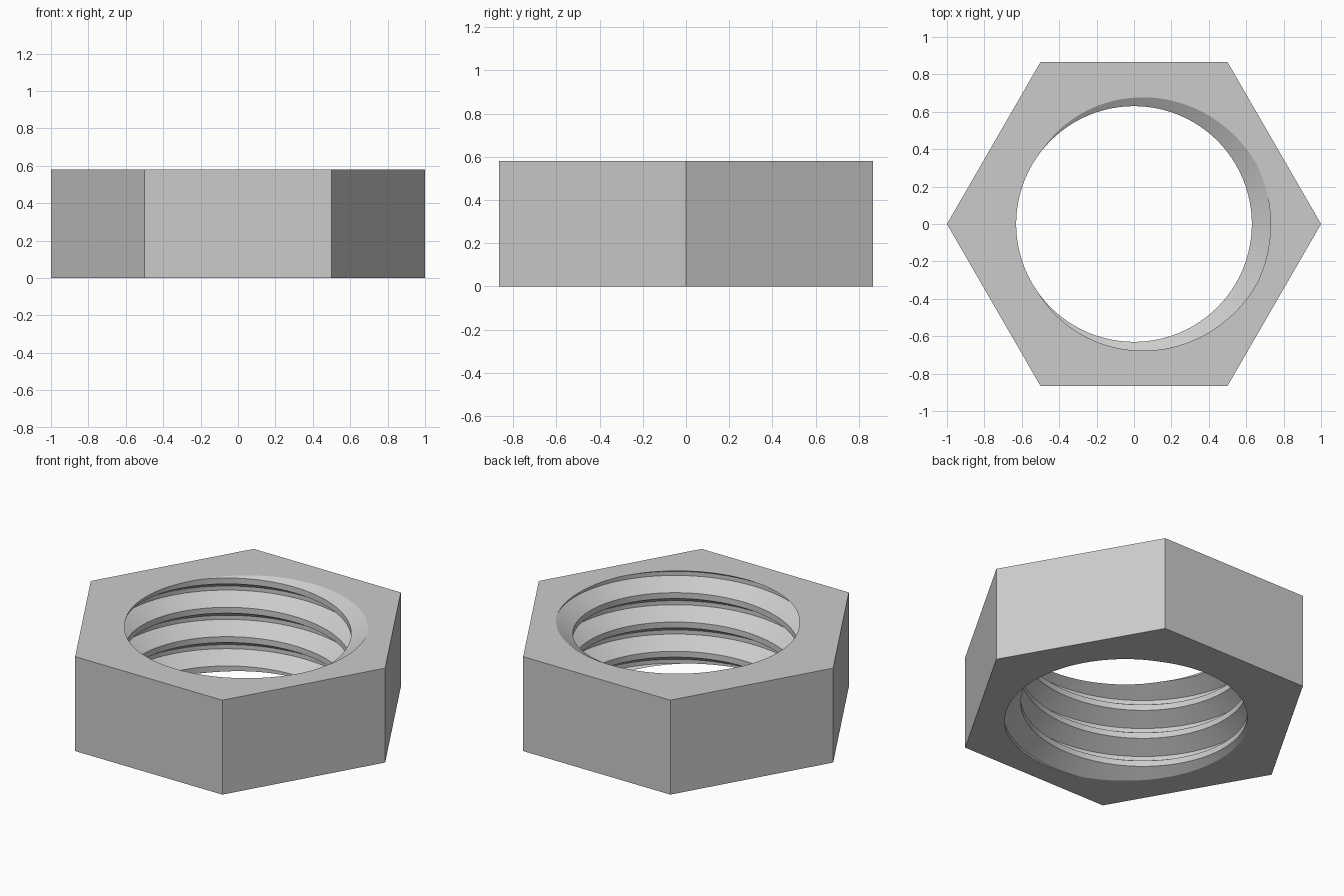
import bpy
import bmesh
from math import cos, sin, pi, tau, radians
from mathutils import Vector

cube = bpy.data.objects.get("Cube")
if cube:
    bpy.data.objects.remove(cube, do_unlink=True)

HEIGHT = 0.58
PITCH = 0.18
CREST_R, ROOT_R = 0.63, 0.73
SEGMENTS = 128
TURNS = range(-6, 3)

# Thread profile over one pitch: (fraction of pitch, radius), root centred on 0
ROOT_HALF, CREST_HALF = 0.07, 0.1
PROFILE = [(-ROOT_HALF, ROOT_R), (ROOT_HALF, ROOT_R),
           (0.5 - CREST_HALF, CREST_R), (0.5 + CREST_HALF, CREST_R)]

bm = bmesh.new()

# Right-handed internal thread, swept past both ends of the nut
columns = []
for i in range(SEGMENTS):
    turn = i / SEGMENTS
    a = turn * tau
    columns.append([
        bm.verts.new((r * cos(a), r * sin(a), HEIGHT + PITCH * (turn + k + f)))
        for k in TURNS for f, r in PROFILE])

for i in range(SEGMENTS):
    here = columns[i]
    after = columns[(i + 1) % SEGMENTS]
    # the last column joins the first one a whole pitch higher
    shift = len(PROFILE) if i == SEGMENTS - 1 else 0
    for m in range(len(here) - 1 - shift):
        n = m + shift
        bm.faces.new((here[m], after[n], after[n + 1], here[m + 1]))

# Trim the thread flush with the two end faces
for z, direction in ((0, -1), (HEIGHT, 1)):
    bmesh.ops.bisect_plane(
        bm, geom=bm.verts[:] + bm.edges[:] + bm.faces[:], dist=1e-6,
        plane_co=(0, 0, z), plane_no=(0, 0, direction), clear_outer=True)
bmesh.ops.remove_doubles(bm, verts=bm.verts[:], dist=1e-5)

# Hexagonal end faces around the bore
rings = []
for z in (0, HEIGHT):
    bore = [e for e in bm.edges if e.is_boundary
            and all(abs(v.co.z - z) < 1e-4 for v in e.verts)]
    ring = [bm.verts.new((cos(k * pi / 3), sin(k * pi / 3), z)) for k in range(6)]
    outline = [bm.edges.new((ring[k], ring[(k + 1) % 6])) for k in range(6)]
    bmesh.ops.triangle_fill(bm, edges=bore + outline, use_beauty=True,
                            use_dissolve=False, normal=Vector((0, 0, 1)))
    rings.append(ring)

# Six flat sides
low, high = rings
for k in range(6):
    n = (k + 1) % 6
    bm.faces.new((low[k], low[n], high[n], high[k]))

bmesh.ops.recalc_face_normals(bm, faces=bm.faces[:])
mesh = bpy.data.meshes.new("hex_nut")
bm.to_mesh(mesh)
bm.free()

nut = bpy.data.objects.new("hex_nut", mesh)
bpy.context.collection.objects.link(nut)

# Plain steel grey
steel = bpy.data.materials.new("steel_grey")
steel.use_nodes = True
colour = (0.6, 0.6, 0.6, 1)
steel.diffuse_color = colour
steel.node_tree.nodes["Principled BSDF"].inputs["Base Color"].default_value = colour
mesh.materials.append(steel)

# Smooth around the thread, crisp at its edges
bpy.ops.object.select_all(action="DESELECT")
nut.select_set(True)
bpy.context.view_layer.objects.active = nut
bpy.ops.object.shade_smooth_by_angle(angle=radians(25))
